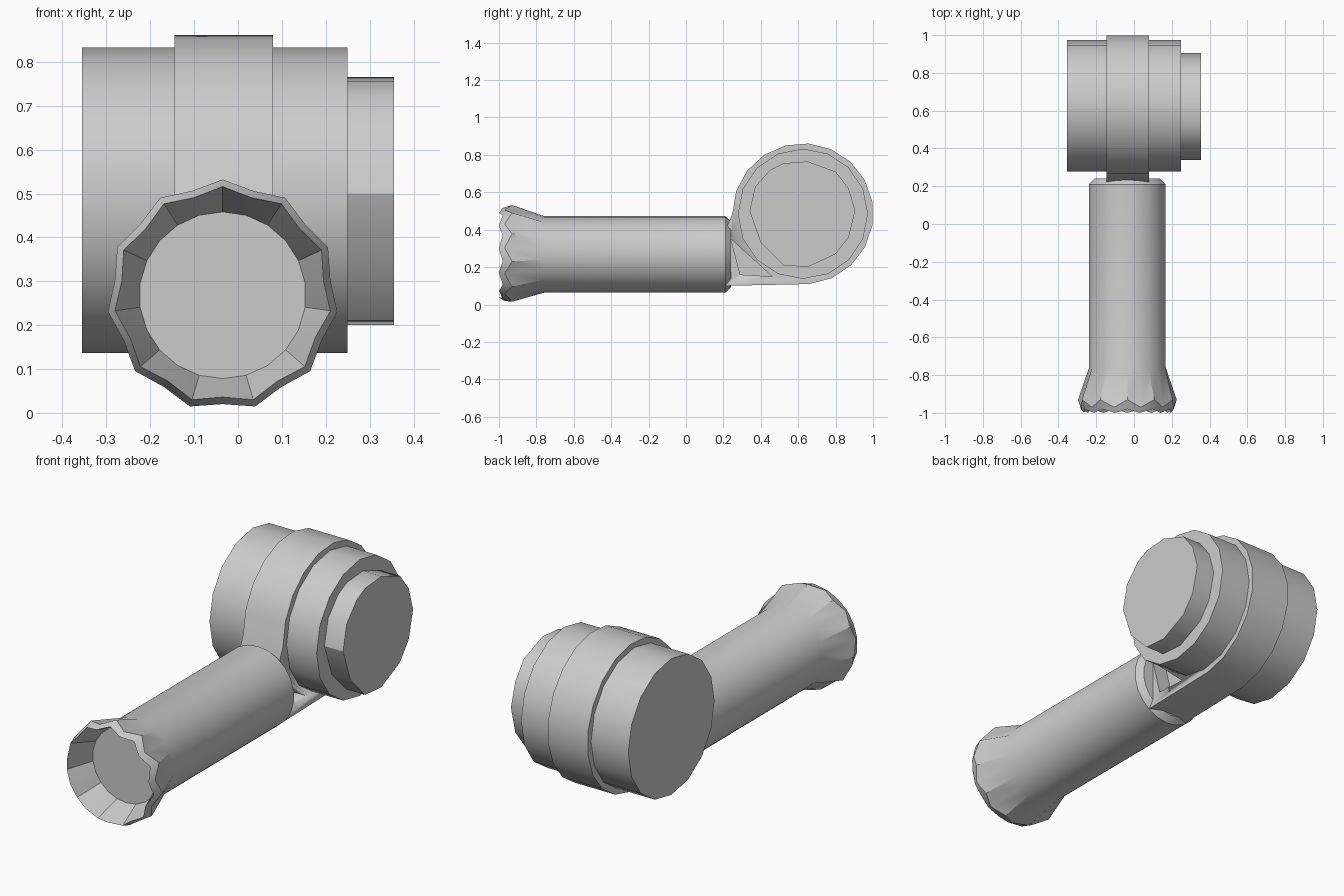
import bpy, bmesh, math

if "Cube" in bpy.data.objects:
    bpy.data.objects.remove(bpy.data.objects["Cube"])

grey = bpy.data.materials.new("plain grey")
grey.use_nodes = True
grey.diffuse_color = (0.6, 0.6, 0.6, 1)
grey.node_tree.nodes["Principled BSDF"].inputs["Base Color"].default_value = (0.6, 0.6, 0.6, 1)


def finish(name, bm, angle=32):
    bmesh.ops.recalc_face_normals(bm, faces=bm.faces)
    mesh = bpy.data.meshes.new(name)
    bm.to_mesh(mesh)
    bm.free()
    mesh.materials.append(grey)
    ob = bpy.data.objects.new(name, mesh)
    bpy.context.collection.objects.link(ob)
    bpy.ops.object.select_all(action="DESELECT")
    ob.select_set(True)
    bpy.context.view_layer.objects.active = ob
    bpy.ops.object.shade_smooth_by_angle(angle=math.radians(angle))
    return ob


def loft(bm, rings):
    """Skin a list of vertex rings and close both ends."""
    loops = [[bm.verts.new(p) for p in ring] for ring in rings]
    for a, b in zip(loops, loops[1:]):
        for i in range(len(a)):
            j = (i + 1) % len(a)
            bm.faces.new((a[i], a[j], b[j], b[i]))
    bm.faces.new(loops[0])
    bm.faces.new(loops[-1])


def side_prism(name, outline, x0, x1):
    """Extrude a (y, z) outline across x."""
    bm = bmesh.new()
    loft(bm, [[(x, y, z) for y, z in outline] for x in (x0, x1)])
    return finish(name, bm)


def arc(cy, cz, r, start, end, n):
    angles = [math.radians(start + (end - start) * i / n) for i in range(n + 1)]
    return [(cy + r * math.cos(a), cz + r * math.sin(a)) for a in angles]


# Wide drum lying across x
side_prism("drum", arc(0.625, 0.485, 0.348, 0, 360, 16)[:-1], -0.355, 0.25)

# Smaller end cap with uneven facets
cap = [(0.34, 0.50), (0.37, 0.63), (0.45, 0.72), (0.52, 0.755), (0.65, 0.765),
       (0.80, 0.71), (0.87, 0.62), (0.905, 0.5), (0.87, 0.36), (0.80, 0.27),
       (0.65, 0.20), (0.52, 0.21), (0.40, 0.33)]
side_prism("end_cap", cap, 0.24, 0.355)

# Raised band whose tail runs tangentially into the tube
band_outline = arc(0.625, 0.485, 0.377, -85, 180, 14) + [(0.22, 0.42), (0.21, 0.10)]
band = side_prism("band", band_outline, -0.145, 0.08)

# Pocket cut in the right side of the band tail
cutter = side_prism("pocket_cutter", [(0.24, 0.35), (0.29, 0.16), (0.46, 0.15)], 0.0, 0.12)
cutter.hide_render = True
cutter.hide_viewport = True
cut = band.modifiers.new("pocket", "BOOLEAN")
cut.operation = "DIFFERENCE"
cut.object = cutter

# Tube with chamfered end, flared mouth and a recessed bowl
SIDES = 22


def tube_ring(y, r, jag_y=0, jag_r=0):
    ring = []
    for i in range(SIDES):
        a = math.tau * (i + 0.5) / SIDES
        s = 1 if i % 2 else -1
        ring.append((-0.035 + (r + s * jag_r) * math.cos(a), y + s * jag_y,
                     0.268 + (r + s * jag_r) * math.sin(a)))
    return ring


bm = bmesh.new()
loft(bm, [tube_ring(0.24, 0.175), tube_ring(0.21, 0.205), tube_ring(-0.76, 0.205),
          tube_ring(-0.95, 0.256, 0.02, 0.008), tube_ring(-0.99, 0.24, 0.01, 0.008),
          tube_ring(-0.85, 0.19)])
finish("flared_tube", bm)
